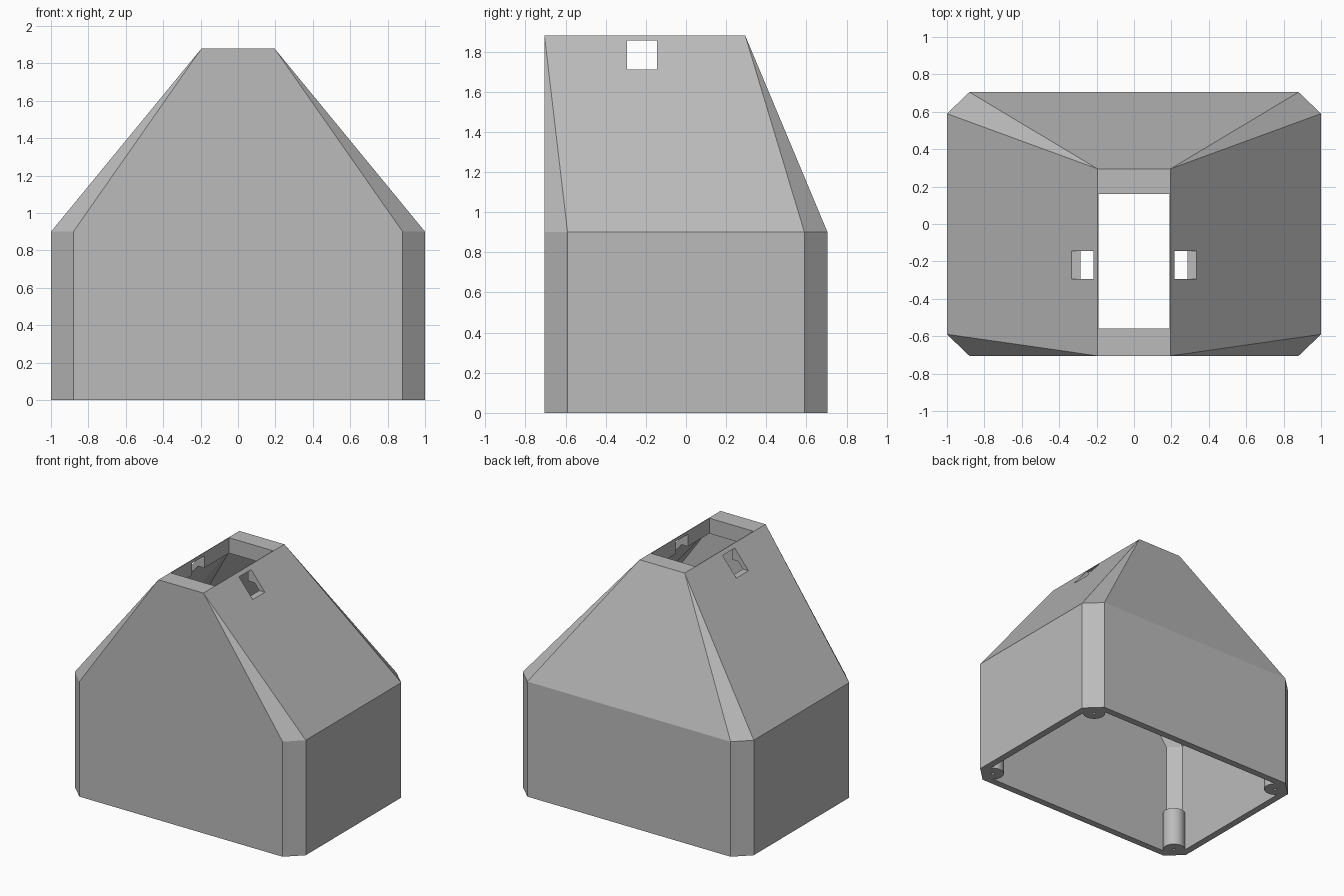
import bpy, bmesh
from mathutils import Matrix, Vector

if "Cube" in bpy.data.objects:
    bpy.data.objects.remove(bpy.data.objects["Cube"])

grey = bpy.data.materials.new("plain grey")
grey.diffuse_color = (0.50, 0.50, 0.50, 1)
grey.use_nodes = True
grey.node_tree.nodes["Principled BSDF"].inputs["Base Color"].default_value = grey.diffuse_color


def finish(name, bm):
    bmesh.ops.recalc_face_normals(bm, faces=bm.faces)
    me = bpy.data.meshes.new(name)
    bm.to_mesh(me)
    bm.free()
    ob = bpy.data.objects.new(name, me)
    bpy.context.collection.objects.link(ob)
    me.materials.append(grey)
    return ob


def hull(name, points):
    bm = bmesh.new()
    for p in points:
        bm.verts.new(p)
    bmesh.ops.convex_hull(bm, input=bm.verts)
    bmesh.ops.dissolve_limit(bm, angle_limit=0.01, verts=bm.verts, edges=bm.edges)
    return finish(name, bm)


def box(name, x0, x1, y0, y1, z0, z1):
    return hull(name, [(x, y, z) for x in (x0, x1) for y in (y0, y1) for z in (z0, z1)])


def octagon(x, y, cx, cy, z):
    return [(sx * a, sy * b, z) for sx in (-1, 1) for sy in (-1, 1)
            for a, b in ((cx, y), (x, cy))]


def cylinder(name, x, y, z0, z1, r, sides):
    bm = bmesh.new()
    bmesh.ops.create_cone(bm, cap_ends=True, segments=sides, radius1=r, radius2=r,
                          depth=z1 - z0,
                          matrix=Matrix.Translation(Vector((x, y, (z0 + z1) / 2))))
    return finish(name, bm)


def cut(target, cutter):
    mod = target.modifiers.new("cut", 'BOOLEAN')
    mod.operation = 'DIFFERENCE'
    mod.solver = 'EXACT'
    mod.object = cutter
    bpy.context.view_layer.objects.active = target
    bpy.ops.object.modifier_apply(modifier=mod.name)
    bpy.data.objects.remove(cutter)


def rect(x, y0, y1, z):
    return [(sx * x, y, z) for sx in (-1, 1) for y in (y0, y1)]


# Outer hood: chamfered box tapering to an off-centre top
hood = hull("hood", octagon(1, .705, .88, .59, 0) + octagon(1, .705, .88, .59, .90)
            + rect(.195, -.705, .295, 1.88))

# Hollow inside, open at the bottom
cut(hood, hull("cavity", octagon(.945, .65, .86, .565, -.1) + octagon(.945, .65, .86, .565, .90)
               + rect(.245, -.65, .29, 1.76)))

# Top opening and the slots through the sloped sides
cut(hood, box("top_opening", -.19, .19, -.56, .16, 1.6, 2.0))
cut(hood, box("side_slots", -.6, .6, -.295, -.145, 1.71, 1.855))

# Screw posts in the four lower corners
for sx, side in ((-1, "left"), (1, "right")):
    for sy, end in ((-1, "front"), (1, "back")):
        x, y = sx * .88, sy * .587
        post = cylinder(f"{end}_{side}_post", x, y, 0, .31, .083, 32)
        cut(post, cylinder("pilot_hole", x, y, -.05, .2, .012, 12))
        bpy.ops.object.select_all(action='DESELECT')
        post.select_set(True)
        bpy.context.view_layer.objects.active = post
        bpy.ops.object.shade_smooth_by_angle(angle=0.6)
